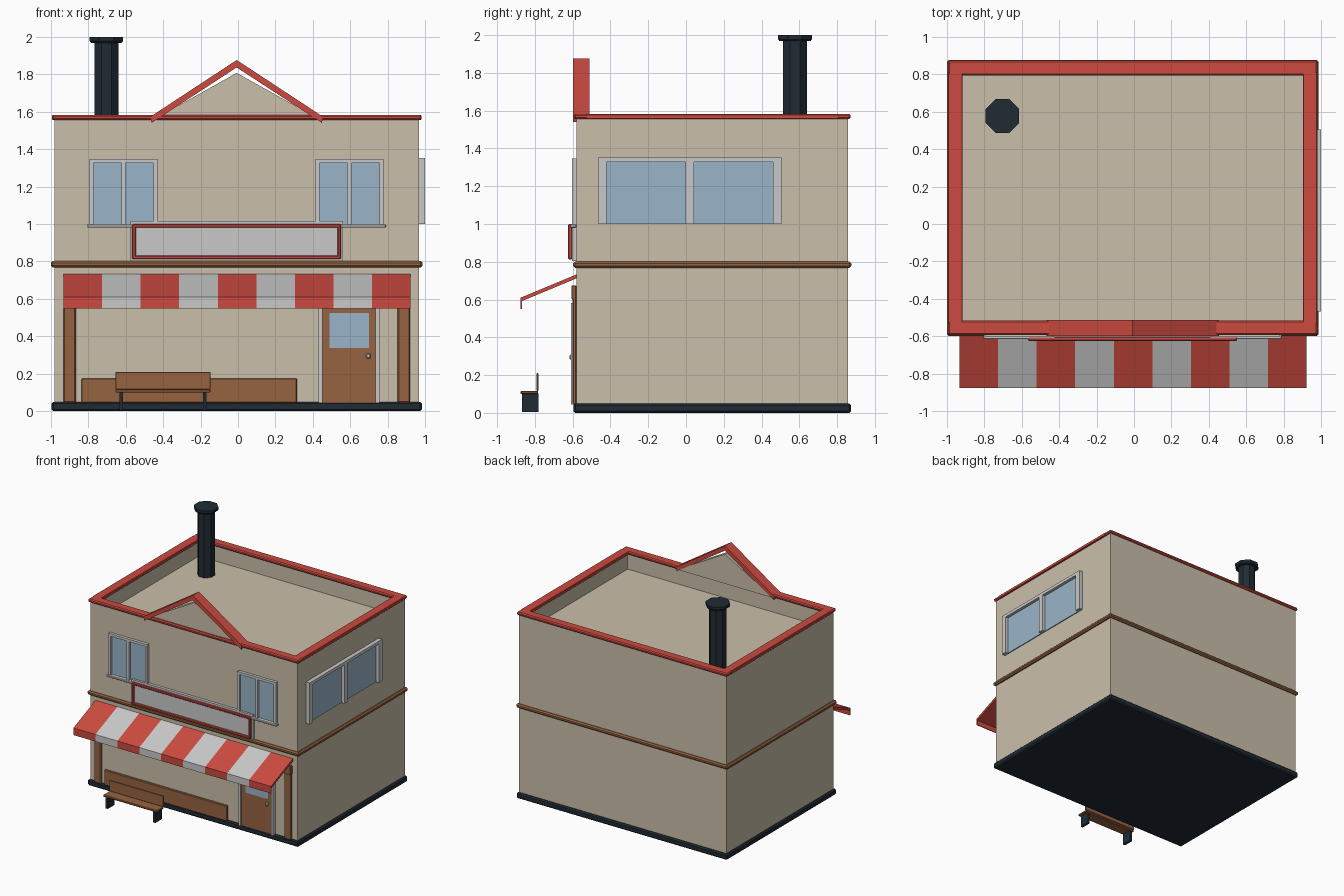
import bpy, bmesh, math
from mathutils import Vector

cube = bpy.data.objects.get("Cube")
if cube:
    bpy.data.objects.remove(cube, do_unlink=True)


def material(name, hex_code):
    """Flat material from an sRGB hex code."""
    rgb = [int(hex_code[i:i + 2], 16) / 255 for i in (0, 2, 4)]
    lin = [c / 12.92 if c < 0.04045 else ((c + 0.055) / 1.055) ** 2.4 for c in rgb]
    m = bpy.data.materials.new(name)
    m.use_nodes = True
    m.diffuse_color = (*lin, 1)
    m.node_tree.nodes["Principled BSDF"].inputs["Base Color"].default_value = (*lin, 1)
    return m


PLASTER = material("beige plaster", "CABFAA")
RED = material("red paint", "CC4A40")
WOOD = material("brown wood", "966340")
DARK = material("dark slate", "202B34")
GLASS = material("blue glass", "9AB5C9")
PALE = material("pale grey", "C9C9C9")


def finish(name, bm, *mats):
    bmesh.ops.recalc_face_normals(bm, faces=bm.faces)
    mesh = bpy.data.meshes.new(name)
    bm.to_mesh(mesh)
    bm.free()
    for m in mats:
        mesh.materials.append(m)
    obj = bpy.data.objects.new(name, mesh)
    bpy.context.collection.objects.link(obj)
    return obj


def box_mesh(x, y, z):
    bm = bmesh.new()
    bmesh.ops.create_cube(bm, size=1)
    for v in bm.verts:
        v.co = Vector([a[0] if c < 0 else a[1] for a, c in zip((x, y, z), v.co)])
    return bm


def box(name, x, y, z, mat, bevel=0):
    """Box from (min, max) ranges, with optional chamfered edges."""
    bm = box_mesh(x, y, z)
    if bevel:
        bmesh.ops.bevel(bm, geom=bm.edges[:], offset=bevel, segments=1, affect='EDGES')
    return finish(name, bm, mat)


def prism(name, points, axis, lo, hi, mat):
    """Extrude a profile along x (points are y,z) or along y (points are x,z)."""
    bm = bmesh.new()
    verts = [bm.verts.new((lo, a, b) if axis == 'x' else (a, lo, b)) for a, b in points]
    face = bm.faces.new(verts)
    ext = bmesh.ops.extrude_face_region(bm, geom=[face])
    shift = (hi - lo, 0, 0) if axis == 'x' else (0, hi - lo, 0)
    bmesh.ops.translate(bm, vec=shift, verts=[g for g in ext["geom"] if isinstance(g, bmesh.types.BMVert)])
    return finish(name, bm, mat)


# Building footprint
L, R, F, B = -0.98, 0.966, -0.58, 0.858
MID = (L + R) / 2

# Walls with a sunken flat roof
bm = box_mesh((L, R), (F, B), (0.03, 1.565))
bm.faces.ensure_lookup_table()
top = max(bm.faces, key=lambda f: f.calc_center_median().z)
bmesh.ops.inset_region(bm, faces=[top], thickness=0.058)
rim = bmesh.ops.extrude_face_region(bm, geom=[top])
bmesh.ops.translate(bm, vec=(0, 0, -0.145), verts=[g for g in rim["geom"] if isinstance(g, bmesh.types.BMVert)])
bmesh.ops.delete(bm, geom=[top], context='FACES_ONLY')
finish("walls", bm, PLASTER)

# Foundation and storey band
box("foundation", (L - .016, R + .016), (F - .016, B + .016), (0, 0.05), DARK, 0.01)
box("storey_band", (L - .02, R + .02), (F - .017, B + .017), (0.768, 0.802), WOOD, 0.01)

# Parapet coping
OUT, IN = 0.014, 0.064
Z = (1.555, 1.582)
for name, y in (("front_coping", (F - OUT, F + IN)), ("back_coping", (B - IN, B + OUT))):
    box(name, (L - OUT, R + OUT), y, Z, RED, 0.008)
for name, x in (("right_coping", (L - OUT, L + IN)), ("left_coping", (R - IN, R + OUT))):
    box(name, x, (F + 0.05, B - 0.05), Z, RED, 0.004)

# Gable panel and its red chevron
prism("gable_panel", [(MID - .45, 1.555), (MID + .45, 1.555), (MID, 1.807)], 'y', F + .005, F + .067, PLASTER)
chevron = [(0, 1.876), (.461, 1.573), (.455, 1.54), (0, 1.836)]
outline = ([(MID + x, z) for x, z in chevron[:3]] + [(MID, 1.836)]
           + [(MID - x, z) for x, z in reversed(chevron[1:3])])
prism("gable_chevron", outline, 'y', F - .018, F + .068, RED)

# Octagonal chimney
def octagon(name, apothem, apothem_top, z0, z1):
    bm = bmesh.new()
    k = 1 / math.cos(math.pi / 8)
    bmesh.ops.create_cone(bm, cap_ends=True, segments=8, radius1=apothem * k,
                          radius2=apothem_top * k, depth=z1 - z0)
    ang = math.atan2(bm.verts[:][0].co.y, bm.verts[:][0].co.x)
    for v in bm.verts:
        r, a = v.co.xy.length, math.atan2(v.co.y, v.co.x) - ang + math.pi / 8
        v.co = (-0.703 + r * math.cos(a), 0.577 + r * math.sin(a), v.co.z + (z0 + z1) / 2)
    finish(name, bm, DARK)


octagon("chimney_shaft", 0.064, 0.064, 1.40, 1.975)
octagon("chimney_cap", 0.082, 0.09, 1.968, 1.978)
octagon("chimney_cap_top", 0.09, 0.09, 1.978, 2.0)


# Upper windows on the front
def front_window(side, x0, x1):
    y = (F - .024, F)
    t, mid = 0.021, (x0 + x1) / 2
    box(side + "_window_glass", (x0 + .01, x1 - .01), (F - .006, F), (1.0, 1.335), GLASS)
    box(side + "_window_head", (x0, x1), y, (1.327, 1.348), PALE)
    for part, c in (("outer_post", x0 + t / 2), ("mullion", mid), ("inner_post", x1 - t / 2)):
        box(side + "_window_" + part, (c - t / 2, c + t / 2), y, (0.995, 1.327), PALE)
    box(side + "_window_sill", (x0 - .012, x1 + .012), (F - .035, F), (0.98, 0.998), PALE, 0.004)


front_window("right", -0.793, -0.43)
front_window("left", 0.415, 0.778)

# Large window on the left wall
box("side_window_glass", (R, R + .008), (-0.45, 0.49), (1.0, 1.335), GLASS)
box("side_window_head", (R, 1.0), (-0.467, 0.506), (1.327, 1.353), PALE)
for part, y0, y1 in (("front_post", -.467, -.42), ("mullion", -.002, .042), ("back_post", .46, .506)):
    box("side_window_" + part, (R, 1.0), (y0, y1), (1.0, 1.327), PALE)

# Blank sign board with a red frame
box("sign_board", (-0.575, 0.562), (F - .024, F), (0.803, 1.015), PALE)
box("sign_face", (-0.555, 0.54), (F - .03, F - .02), (0.82, 0.99), PALE)
for name, z in (("sign_frame_top", (.98, 1.0)), ("sign_frame_bottom", (.812, .832))):
    box(name, (-0.562, 0.548), (F - .044, F - .022), z, RED, 0.005)
for name, x in (("sign_frame_right", -0.565), ("sign_frame_left", 0.531)):
    box(name, (x, x + 0.02), (F - .044, F - .022), (.812, 1.0), RED, 0.005)

# Striped awning with a hanging valance
profile = [(F, .733), (-.875, .61), (-.875, .55), (-.868, .55), (-.868, .592), (F, .712)]
A0, A1, STRIPES = -0.932, 0.922, 9
step = (A1 - A0) / STRIPES
for i in range(STRIPES):
    prism(f"awning_stripe_{i + 1}", profile, 'x', A0 + i * step, A0 + (i + 1) * step, PALE if i % 2 else RED)

# Shopfront posts and low panel
for name, x in (("right_post", -0.932), ("left_post", 0.853)):
    box(name, (x, x + 0.066), (F - .022, F), (0.045, 0.61), WOOD, 0.006)
    box(name + "_head", (x, x + 0.066), (F - .027, F), (0.6, 0.675), WOOD, 0.004)
box("low_front_panel", (-0.837, 0.315), (F - .02, F), (0.045, 0.176), WOOD, 0.005)

# Door
box("door", (0.45, 0.737), (F - .016, F), (0.045, 0.562), WOOD)
box("door_glass", (0.49, 0.70), (F - .02, F - .014), (0.337, 0.525), GLASS)
box("door_knob", (0.684, 0.708), (F - .036, F - .014), (0.282, 0.308), PALE, 0.005)
for name, x in (("door_frame_right", (.43, .452)), ("door_frame_left", (.735, .757))):
    box(name, x, (F - .03, F), (0.045, 0.583), PALE)
box("door_frame_top", (0.452, 0.735), (F - .03, F), (0.56, 0.583), PALE)

# Bench
box("bench_seat", (-0.655, -0.147), (-0.875, -0.783), (0.1, 0.117), WOOD, 0.004)
box("bench_back", (-0.655, -0.147), (-0.792, -0.78), (0.117, 0.21), WOOD, 0.003)
for name, x in (("bench_right_leg", -0.634), ("bench_left_leg", -0.188)):
    box(name, (x, x + 0.02), (-0.868, -0.78), (0.005, 0.102), DARK)
